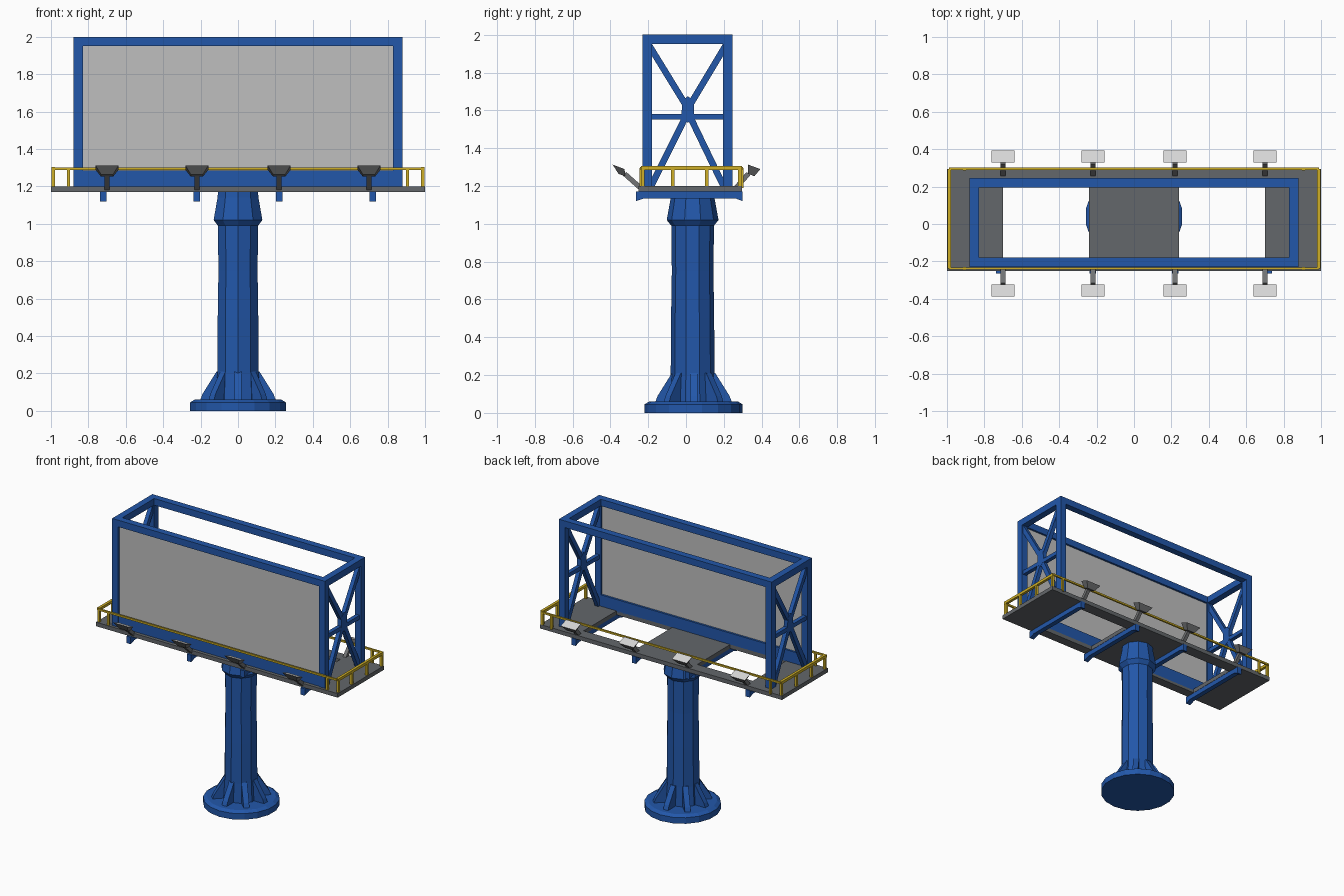
import bpy, bmesh, math
from mathutils import Vector

if "Cube" in bpy.data.objects:
    bpy.data.objects.remove(bpy.data.objects["Cube"])


def material(name, rgb):
    m = bpy.data.materials.new(name)
    m.diffuse_color = (*rgb, 1)
    m.use_nodes = True
    m.node_tree.nodes["Principled BSDF"].inputs["Base Color"].default_value = m.diffuse_color
    return m


BLUE = material("steel blue", (0.016, 0.095, 0.40))
PANEL = material("light grey", (0.52, 0.52, 0.52))
DECK = material("dark grey", (0.125, 0.135, 0.145))
LAMP = material("lamp grey", (0.17, 0.175, 0.18))
GLASS = material("lamp white", (0.68, 0.68, 0.68))
YELLOW = material("safety yellow", (0.62, 0.43, 0.02))


def finish(name, bm, *mats):
    bmesh.ops.recalc_face_normals(bm, faces=bm.faces)
    me = bpy.data.meshes.new(name)
    bm.to_mesh(me)
    bm.free()
    for m in mats:
        me.materials.append(m)
    ob = bpy.data.objects.new(name, me)
    bpy.context.collection.objects.link(ob)
    return ob


def loft(bm, rings):
    """Skin a list of equal-length point rings and cap both ends."""
    vs = [[bm.verts.new(p) for p in r] for r in rings]
    n = len(vs[0])
    for a, b in zip(vs, vs[1:]):
        for i in range(n):
            bm.faces.new((a[i], a[(i + 1) % n], b[(i + 1) % n], b[i]))
    bm.faces.new(vs[0][::-1])
    return bm.faces.new(vs[-1])


def box(bm, x0, x1, y0, y1, z0, z1):
    loft(bm, [[(x0, y0, z), (x1, y0, z), (x1, y1, z), (x0, y1, z)] for z in (z0, z1)])


def bar(bm, a, b, w, d=None):
    """Square bar between two points, d is the size along x where possible."""
    a, b = Vector(a), Vector(b)
    t = (b - a).normalized()
    u = Vector((1, 0, 0)) if abs(t.x) < 0.7 else Vector((0, 1, 0))
    u = (u - t * u.dot(t)).normalized()
    v = t.cross(u)
    u, v = u * (d or w) / 2, v * w / 2
    loft(bm, [[p + u + v, p - u + v, p - u - v, p + u - v] for p in (a, b)])


def lathe(bm, cy, profile, n):
    loft(bm, [[(r * math.cos(math.tau * (i + .5) / n), cy + r * math.sin(math.tau * (i + .5) / n), z)
               for i in range(n)] for r, z in profile])


CY = 0.04
# round foot plate
bm = bmesh.new()
lathe(bm, CY, [(0.26, 0), (0.26, 0.045), (0.235, 0.06)], 18)
finish("foot_plate", bm, BLUE)

# faceted column with collar at the top
bm = bmesh.new()
lathe(bm, CY - 0.005, [(0.125, 0.05), (0.116, 0.2), (0.114, 0.5), (0.11, 0.75), (0.113, 0.99),
                       (0.137, 1.02), (0.115, 1.14), (0.112, 1.175)], 10)
finish("column", bm, BLUE)

# gusset fins around the column foot
bm = bmesh.new()
for k in range(8):
    a = math.tau * k / 8
    r, s = Vector((math.cos(a), math.sin(a), 0)), Vector((-math.sin(a), math.cos(a), 0)) * 0.02
    c = Vector((0, CY, 0))
    prof = [(0.09, 0.05), (0.205, 0.05), (0.19, 0.09), (0.115, 0.21), (0.09, 0.21)]
    loft(bm, [[c + r * p + Vector((0, 0, z)) + o for p, z in prof] for o in (s, -s)])
finish("foot_gussets", bm, BLUE)

# deck: end plates, centre plate and two long walkways
bm = bmesh.new()
for x0, x1 in ((-1, -0.7), (-0.24, 0.24), (0.7, 1)):
    box(bm, x0, x1, -0.25, 0.295, 1.17, 1.2)
for x0, x1 in ((-0.7, -0.24), (0.24, 0.7)):
    box(bm, x0, x1, -0.25, -0.18, 1.17, 1.2)
    box(bm, x0, x1, 0.21, 0.295, 1.17, 1.2)
finish("deck", bm, DECK)

# cross beams below the deck, with tapered ends
bm = bmesh.new()
for x in (-0.72, -0.22, 0.22, 0.72):
    prof = [(-0.265, 1.172), (-0.265, 1.12), (-0.22, 1.135), (0.26, 1.135), (0.3, 1.12), (0.3, 1.172)]
    loft(bm, [[(x + o, y, z) for y, z in prof] for o in (-0.018, 0.018)])
finish("cross_beams", bm, BLUE)

# box frame: posts, top ring, front sill
F, B, T = -0.205, 0.22, 0.05
bm = bmesh.new()
for y in (F, B):
    for s in (-1, 1):
        bar(bm, (s * 0.855, y, 1.19), (s * 0.855, y, 1.952), T)
    bar(bm, (-0.88, y, 1.975), (0.88, y, 1.975), T)
for s in (-1, 1):
    bar(bm, (s * 0.855, F, 1.975), (s * 0.855, B, 1.975), T)
box(bm, -0.86, 0.86, -0.225, -0.18, 1.19, 1.285)
finish("frame", bm, BLUE)

# end trusses: crossed braces, middle rail and hub
bm = bmesh.new()
for s in (-1, 1):
    x = s * 0.855
    for y in (F, B):
        bar(bm, (x, y, 1.96), (x, 0.01, 1.61), 0.034, 0.03)
        bar(bm, (x, y * 0.9, 1.2), (x, 0.01, 1.59), 0.034, 0.03)
    bar(bm, (x, F, 1.567), (x, B, 1.567), 0.03)
    loft(bm, [[(x + o, 0.01 + y, 1.6 + z) for y, z in
               ((0, 0.075), (0.03, 0.05), (0.035, -0.045), (0, -0.065), (-0.035, -0.045), (-0.03, 0.05))]
              for o in (-0.016, 0.016)])
finish("end_trusses", bm, BLUE)

# display panel
bm = bmesh.new()
box(bm, -0.835, 0.835, -0.215, -0.195, 1.28, 1.955)
finish("display_panel", bm, PANEL)

# safety railing: top rails and posts
bm = bmesh.new()
X, Y0, Y1, Z = 0.988, -0.238, 0.295, 1.295
for y in (Y0, Y1):
    bar(bm, (-X, y, Z), (X, y, Z), 0.013)
for s in (-1, 1):
    bar(bm, (s * X, Y0, Z), (s * X, Y1, Z), 0.02)
    for y in (Y0 + 0.01, -0.07, 0.11, Y1 - 0.01):
        bar(bm, (s * X, y, 1.19), (s * X, y, Z), 0.018)
    for y in (Y0, Y1):
        bar(bm, (s * 0.905, y, 1.19), (s * 0.905, y, Z), 0.016)
finish("railing", bm, YELLOW)

# floodlights on arms, front and back, with bright faces turned to the panel
for side, edge, word in ((-1, -0.245, "front"), (1, 0.27, "back")):
    bm = bmesh.new()
    for x in (-0.7, -0.22, 0.22, 0.7):
        tip = edge + side * (0.08 if side < 0 else 0.06)
        bar(bm, (x, edge - side * 0.01, 1.185), (x, tip, 1.265), 0.026)
        back = Vector((x, tip, 1.258))
        n = Vector((0, side * 0.35, 0.94))      # lens direction before tilting in
        n.normalize()
        v = Vector((0, -side * n.z, side * n.y * side))
        rings = []
        for w, h, t in ((0.032, 0.018, 0), (0.062, 0.034, 0.046)):
            c = back + n * t + Vector((0, side * 0.015, 0))
            rings.append([c + Vector((a * w, 0, 0)) + v * b * h
                          for a, b in ((-1, -1), (1, -1), (1, 1), (-1, 1))])
        lens = loft(bm, rings)
        lens.material_index = 1
    finish(word + "_floodlights", bm, LAMP, GLASS)
